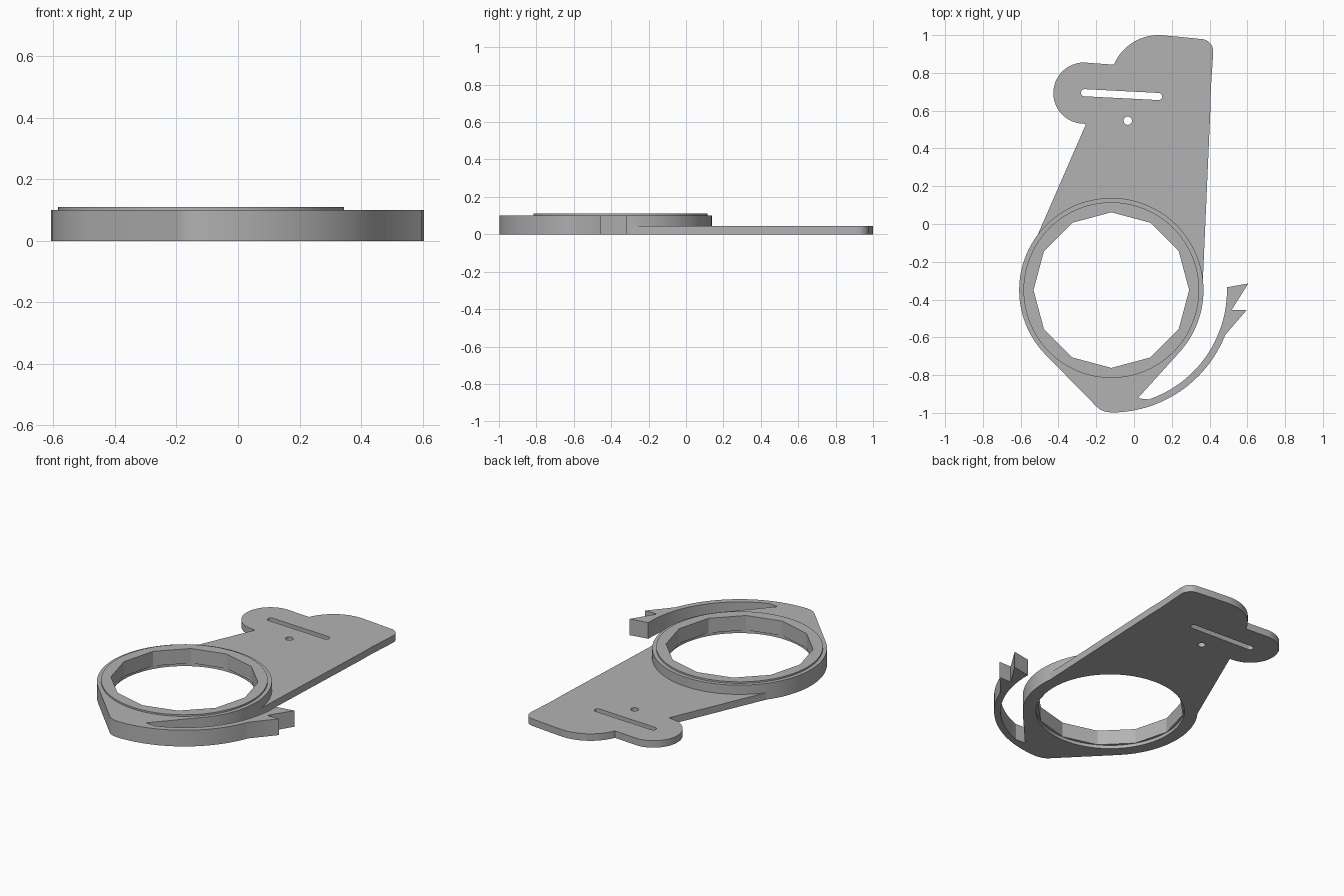
import bpy, bmesh
from math import sin, cos, radians
from mathutils import Vector

if "Cube" in bpy.data.objects:
    bpy.data.objects.remove(bpy.data.objects["Cube"], do_unlink=True)

gray = bpy.data.materials.new("plain gray")
gray.use_nodes = True
gray.diffuse_color = (0.45, 0.45, 0.45, 1)
gray.node_tree.nodes["Principled BSDF"].inputs["Base Color"].default_value = gray.diffuse_color

CENTER = (-0.12, -0.35)
RING, LIP, BORE = 0.488, 0.465, 0.412
PLATE_TOP, RING_TOP, LIP_TOP = 0.043, 0.1, 0.11


def arc(center, r, start, end, n=24):
    """Points along an arc, angles in degrees."""
    angles = [radians(start + (end - start) * i / n) for i in range(n + 1)]
    return [(center[0] + r * cos(a), center[1] + r * sin(a)) for a in angles]


def circle(center, r, n=96):
    return arc(center, r, 0, 360, n)[:-1]


def prism(name, outline, z0, z1):
    """Extrude a flat outline from z0 to z1."""
    bm = bmesh.new()
    face = bm.faces.new([bm.verts.new((x, y, z0)) for x, y in outline])
    top = bmesh.ops.extrude_face_region(bm, geom=[face])["geom"]
    bmesh.ops.translate(bm, vec=Vector((0, 0, z1 - z0)),
                        verts=[g for g in top if isinstance(g, bmesh.types.BMVert)])
    bmesh.ops.recalc_face_normals(bm, faces=bm.faces[:])
    mesh = bpy.data.meshes.new(name)
    bm.to_mesh(mesh)
    bm.free()
    mesh.materials.append(gray)
    ob = bpy.data.objects.new(name, mesh)
    bpy.context.collection.objects.link(ob)
    return ob


def cut(ob, *outlines):
    """Cut (outline, bottom, top) holes through a part, then shade it."""
    bpy.ops.object.select_all(action="DESELECT")
    bpy.context.view_layer.objects.active = ob
    ob.select_set(True)
    for outline, z0, z1 in outlines:
        cutter = prism("cutter", outline, z0, z1)
        cutter.hide_render = True
        mod = ob.modifiers.new("hole", "BOOLEAN")
        mod.operation, mod.solver, mod.object = "DIFFERENCE", "EXACT", cutter
        bpy.ops.object.modifier_apply(modifier=mod.name)
        bpy.data.objects.remove(cutter, do_unlink=True)
    bpy.ops.object.shade_smooth_by_angle(angle=radians(20))


# Ring body with its pointed tail and the barbed spring hook
body = (arc(CENTER, RING, -42, 224, 72)
        + [(-0.2, -0.965), (-0.18, -0.982), (-0.155, -0.993)]
        + arc(CENTER, 0.648, -90, -21.5)
        + [(0.597, -0.455), (0.517, -0.455), (0.605, -0.315), (0.492, -0.335)]
        + arc(CENTER, 0.612, 0, -71)
        + [(0.02, -0.923)])
facets = (circle(CENTER, BORE, 12), -0.1, 0.3)
round_mouth = (circle(CENTER, BORE + 0.002), -0.1, 0.02)
cut(prism("ring_body", body, 0, RING_TOP), facets, round_mouth)

# Raised lip on the ring
cut(prism("ring_lip", circle(CENTER, LIP), RING_TOP, LIP_TOP), facets)

# Thin mounting plate, meeting the ring along its back
plate = (arc(CENTER, RING - 0.004, 145, 3, 48)
         + [(0.405, 0.62), (0.407, 0.72), (0.419, 0.9)]
         + arc((0.355, 0.915), 0.064, 0, 80, 8)
         + [(0.25, 0.99)]
         + arc((0.13, 0.743), 0.257, 85, 157)
         + arc((-0.265, 0.693), 0.162, 90, 270)
         + [(-0.255, 0.527)])
slot = arc((-0.262, 0.695), 0.019, 93, 273, 10) + arc((0.13, 0.675), 0.019, -87, 93, 10)
pin_hole = circle((-0.033, 0.547), 0.022, 24)
cut(prism("mounting_plate", plate, 0, PLATE_TOP), (slot, -0.1, 0.2), (pin_hole, -0.1, 0.2))
